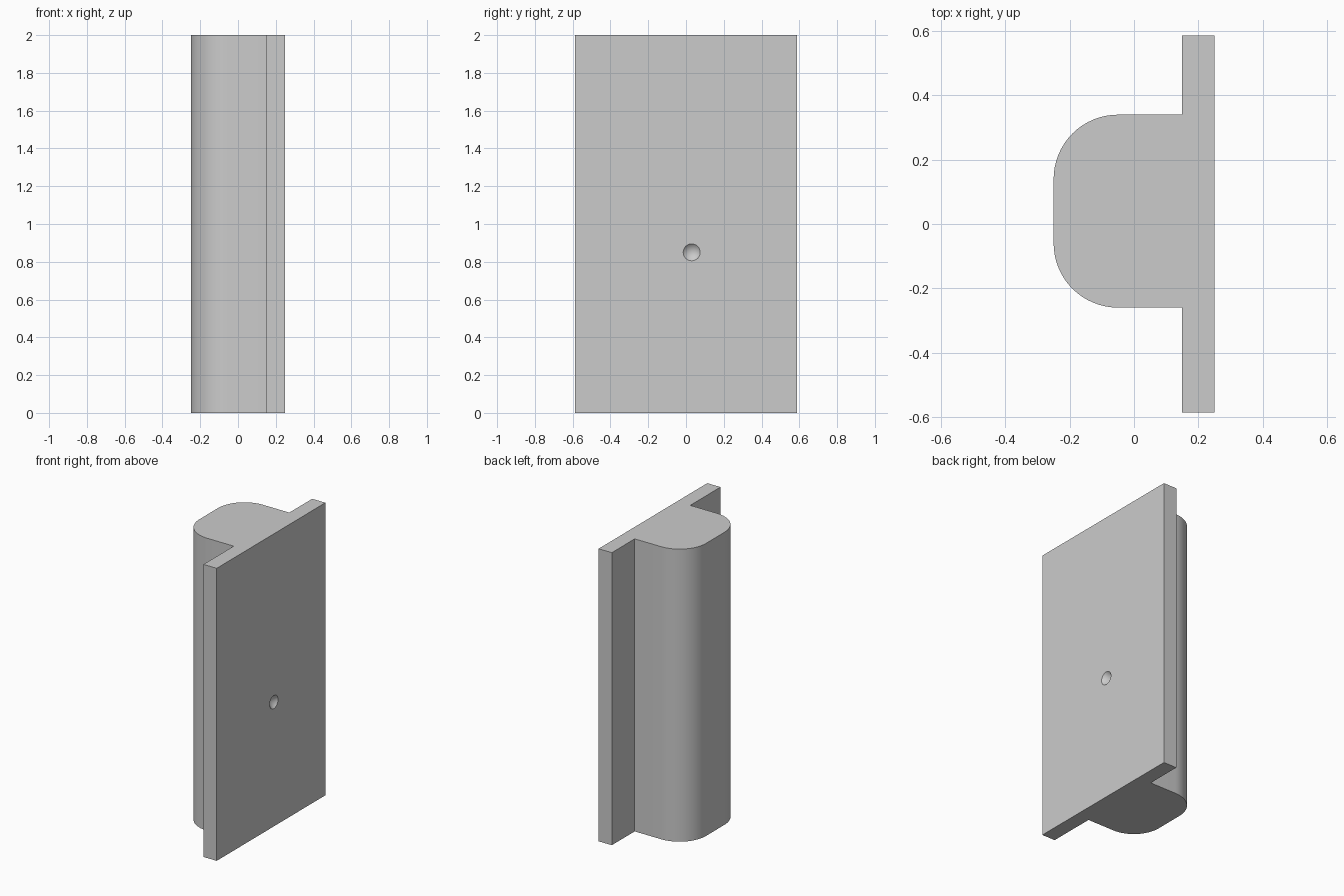
import bpy
import bmesh
from math import sin, cos, pi, radians
from mathutils import Matrix

cube = bpy.data.objects.get("Cube")
if cube:
    bpy.data.objects.remove(cube, do_unlink=True)

HEIGHT = 2.0
BACK, STEP, FACE = -0.25, 0.15, 0.25     # x of body end, plate rear, plate face
HALF_PLATE = 0.587                       # half width of the plate
BODY_LOW, BODY_HIGH = -0.26, 0.34        # y range of the off-centre body
RADIUS, SEGMENTS = 0.2, 16

grey = bpy.data.materials.new("plain grey")
grey.use_nodes = True
colour = (0.6, 0.6, 0.6, 1)
grey.diffuse_color = colour
grey.node_tree.nodes["Principled BSDF"].inputs["Base Color"].default_value = colour


def make_object(name, bm):
    mesh = bpy.data.meshes.new(name)
    bmesh.ops.recalc_face_normals(bm, faces=bm.faces)
    bm.to_mesh(mesh)
    bm.free()
    mesh.materials.append(grey)
    obj = bpy.data.objects.new(name, mesh)
    bpy.context.collection.objects.link(obj)
    return obj


def arc(cx, cy, start):
    """Quarter circle of points, counter-clockwise from the start angle."""
    angles = [start + pi / 2 * i / SEGMENTS for i in range(SEGMENTS + 1)]
    return [(cx + RADIUS * cos(a), cy + RADIUS * sin(a)) for a in angles]


# Plate and rounded body as one extruded profile
profile = [(FACE, -HALF_PLATE), (FACE, HALF_PLATE), (STEP, HALF_PLATE), (STEP, BODY_HIGH)]
profile += arc(BACK + RADIUS, BODY_HIGH - RADIUS, pi / 2)
profile += arc(BACK + RADIUS, BODY_LOW + RADIUS, pi)
profile += [(STEP, BODY_LOW), (STEP, -HALF_PLATE)]

bm = bmesh.new()
base = bm.faces.new([bm.verts.new((x, y, 0)) for x, y in profile])
top = bmesh.ops.extrude_face_region(bm, geom=[base], use_keep_orig=True)["geom"]
bmesh.ops.translate(bm, vec=(0, 0, HEIGHT),
                    verts=[v for v in top if isinstance(v, bmesh.types.BMVert)])
block = make_object("backed_plate", bm)

# Conical dimple drilled into the plate face
bm = bmesh.new()
place = Matrix.Translation((FACE, 0.03, 0.85)) @ Matrix.Rotation(radians(90), 4, 'Y')
bmesh.ops.create_cone(bm, cap_ends=True, segments=32, radius1=0, radius2=0.09,
                      depth=0.09, matrix=place)
bmesh.ops.remove_doubles(bm, verts=bm.verts, dist=0.0001)
cutter = make_object("dimple_cutter", bm)
cutter.hide_render = True

cut = block.modifiers.new("dimple", 'BOOLEAN')
cut.operation = 'DIFFERENCE'
cut.solver = 'EXACT'
cut.object = cutter

bpy.ops.object.select_all(action='DESELECT')
block.select_set(True)
bpy.context.view_layer.objects.active = block
bpy.ops.object.modifier_apply(modifier=cut.name)
bpy.data.objects.remove(cutter, do_unlink=True)
bpy.ops.object.shade_smooth_by_angle(angle=radians(30))
